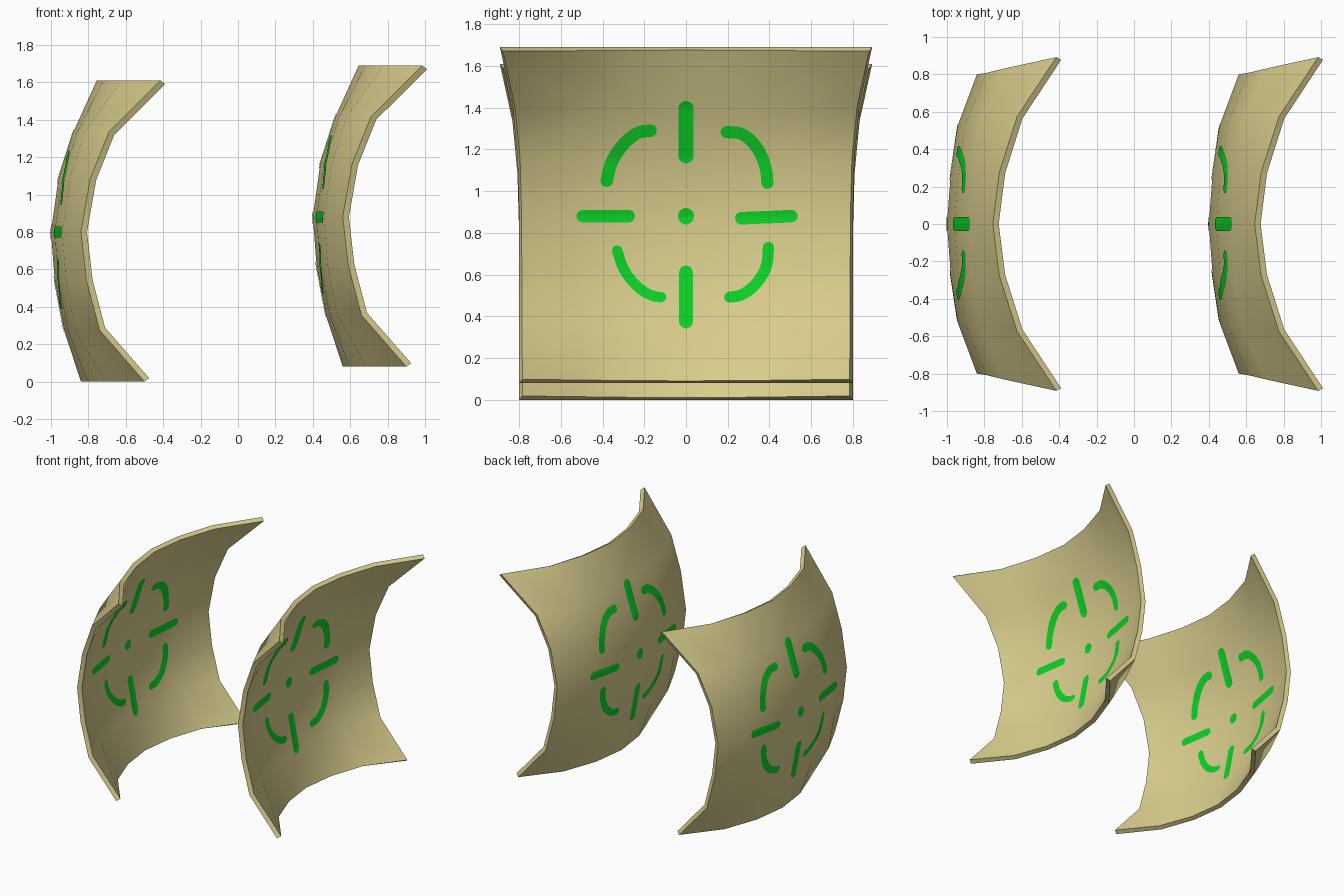
import bpy
import math
from mathutils import Vector
from mathutils.bvhtree import BVHTree

if "Cube" in bpy.data.objects:
    bpy.data.objects.remove(bpy.data.objects["Cube"])

THICK = 0.035      # panel thickness
LIFT = 0.004       # height of painted marks over the surface


def material(name, rgb):
    m = bpy.data.materials.new(name)
    m.diffuse_color = (*rgb, 1)
    m.use_nodes = True
    m.node_tree.nodes["Principled BSDF"].inputs["Base Color"].default_value = m.diffuse_color
    return m


tan = material("tan", (0.70, 0.62, 0.27))
green = material("bright green", (0.004, 0.66, 0.02))


def make_object(name, verts, faces, mat):
    me = bpy.data.meshes.new(name)
    me.from_pydata(verts, [], faces)
    me.materials.append(mat)
    me.update()
    ob = bpy.data.objects.new(name, me)
    bpy.context.collection.objects.link(ob)
    bpy.ops.object.select_all(action='DESELECT')
    ob.select_set(True)
    bpy.context.view_layer.objects.active = ob
    bpy.ops.object.shade_smooth_by_angle(angle=math.radians(32))
    return ob


# Curved square: 7 x 7 grid, bending forward to its edges, most at the corners
row_z = [0.0, 0.275, 0.54, 0.80, 1.085, 1.335, 1.61]
row_x = [-0.84, -0.93, -0.98, -1.0, -0.96, -0.88, -0.755]
row_flare = [1, 1, 1, 1, 1.01, 1.04, 1.115]
col_x = [0.0, 0.02, 0.06, 0.16]
N = 7
back = []
for r in range(N):
    for c in range(N):
        k, j = abs(c - 3), abs(r - 3)
        extra = {(3, 3): 0.18, (3, 2): 0.07, (2, 3): 0.03, (1, 3): 0.01, (3, 1): 0.015}.get((j, k), 0)
        flare = 1 + (row_flare[r] - 1) * k / 3
        back.append(Vector((row_x[r] + col_x[k] + extra, (c - 3) * 0.8 / 3 * flare, row_z[r])))

tris = []
for r in range(N - 1):
    for c in range(N - 1):
        a, b, d, e = r * N + c, r * N + c + 1, (r + 1) * N + c + 1, (r + 1) * N + c
        if (r < 3) == (c < 3):
            tris += [(a, b, d), (a, d, e)]
        else:
            tris += [(a, b, e), (b, d, e)]

# Front skin is pushed out along the point normals
normals = [Vector() for _ in back]
for t in tris:
    p, q, s = (back[i] for i in t)
    n = (q - p).cross(s - p)
    for i in t:
        normals[i] += n
front = [v + n.normalized() * THICK for v, n in zip(back, normals)]

# Rim joins both skins
rim = [c for c in range(N)] + [r * N + N - 1 for r in range(1, N)]
rim += [(N - 1) * N + c for c in range(N - 2, -1, -1)] + [r * N for r in range(N - 2, 0, -1)]
off = len(back)
faces = [t[::-1] for t in tris] + [tuple(i + off for i in t) for t in tris]
faces += [(a, b, b + off, a + off) for a, b in zip(rim, rim[1:] + rim[:1])]

trees = {1: BVHTree.FromPolygons(front, tris), -1: BVHTree.FromPolygons(back, tris)}


def stroke(path, r):
    """Round-ended ribbon in the y-z plane: rows of 5 points across the path."""
    pts = [Vector(p) for p in path]
    if len(pts) > 2:
        for _ in range(2):
            new = [pts[0]]
            for p, q in zip(pts, pts[1:]):
                new += [p.lerp(q, 0.25), p.lerp(q, 0.75)]
            pts = new + [pts[-1]]
    centres = []
    d0 = (pts[1] - pts[0]).normalized()
    d1 = (pts[-1] - pts[-2]).normalized()
    caps = [math.sin(math.radians(a)) for a in (82, 60, 40, 20)]
    centres += [(pts[0] - d0 * r * u, d0, r * math.sqrt(1 - u * u)) for u in caps]
    for i, (p, q) in enumerate(zip(pts, pts[1:])):
        steps = max(1, round((q - p).length / 0.02))
        prev = pts[max(i - 1, 0)]
        for s in range(steps):
            tangent = (q - (prev if s == 0 else p)).normalized()
            centres.append((p.lerp(q, s / steps), tangent, r))
    centres.append((pts[-1], d1, r))
    centres += [(pts[-1] + d1 * r * u, d1, r * math.sqrt(1 - u * u)) for u in caps[::-1]]
    return [[c + Vector((-d.y, d.x)) * h * w for w in (-1, -0.5, 0, 0.5, 1)] for c, d, h in centres]


# Target marks as (y, z) paths with half widths
marks = [
    ([(0, 1.09), (0, 1.315)], 0.037),
    ([(0, 0.295), (0, 0.53)], 0.033),
    ([(-0.495, 0.80), (-0.275, 0.80)], 0.03),
    ([(0.265, 0.79), (0.505, 0.80)], 0.03),
    ([(0, 0.798), (0, 0.802)], 0.038),
    ([(-0.38, 0.97), (-0.36, 1.06), (-0.30, 1.15), (-0.23, 1.205), (-0.17, 1.21)], 0.03),
    ([(0.195, 1.203), (0.27, 1.20), (0.345, 1.13), (0.385, 1.03), (0.39, 0.96)], 0.029),
    ([(-0.33, 0.635), (-0.30, 0.54), (-0.23, 0.455), (-0.16, 0.415), (-0.12, 0.412)], 0.025),
    ([(0.395, 0.65), (0.39, 0.56), (0.34, 0.475), (0.27, 0.42), (0.21, 0.412)], 0.027),
]

mark_verts, mark_faces = [], []
for path, r in marks:
    rows = stroke(path, r)
    for side, tree in trees.items():
        base = len(mark_verts)
        for row in rows:
            for p in row:
                hit = tree.ray_cast(Vector((5 * side, p.x, p.y)), Vector((-side, 0, 0)))[0]
                mark_verts.append(hit + Vector((side * LIFT, 0, 0)))
        for i in range(len(rows) - 1):
            for j in range(4):
                a = base + i * 5 + j
                f = (a, a + 5, a + 6, a + 1)
                mark_faces.append(f[::-1] if side < 0 else f)

# make sure the marks on the front look forward
p, q, s = (mark_verts[i] for i in mark_faces[0][:3])
if (q - p).cross(s - p).x < 0:
    mark_faces = [f[::-1] for f in mark_faces]

# Two identical panels, the second further right and slightly higher
for name, shift in (("left", (0, 0, 0)), ("right", (1.4, 0, 0.08))):
    for part, v, f, m in (("curved_panel", back + front, faces, tan),
                          ("target_marks", mark_verts, mark_faces, green)):
        make_object(name + "_" + part, v, f, m).location = shift
